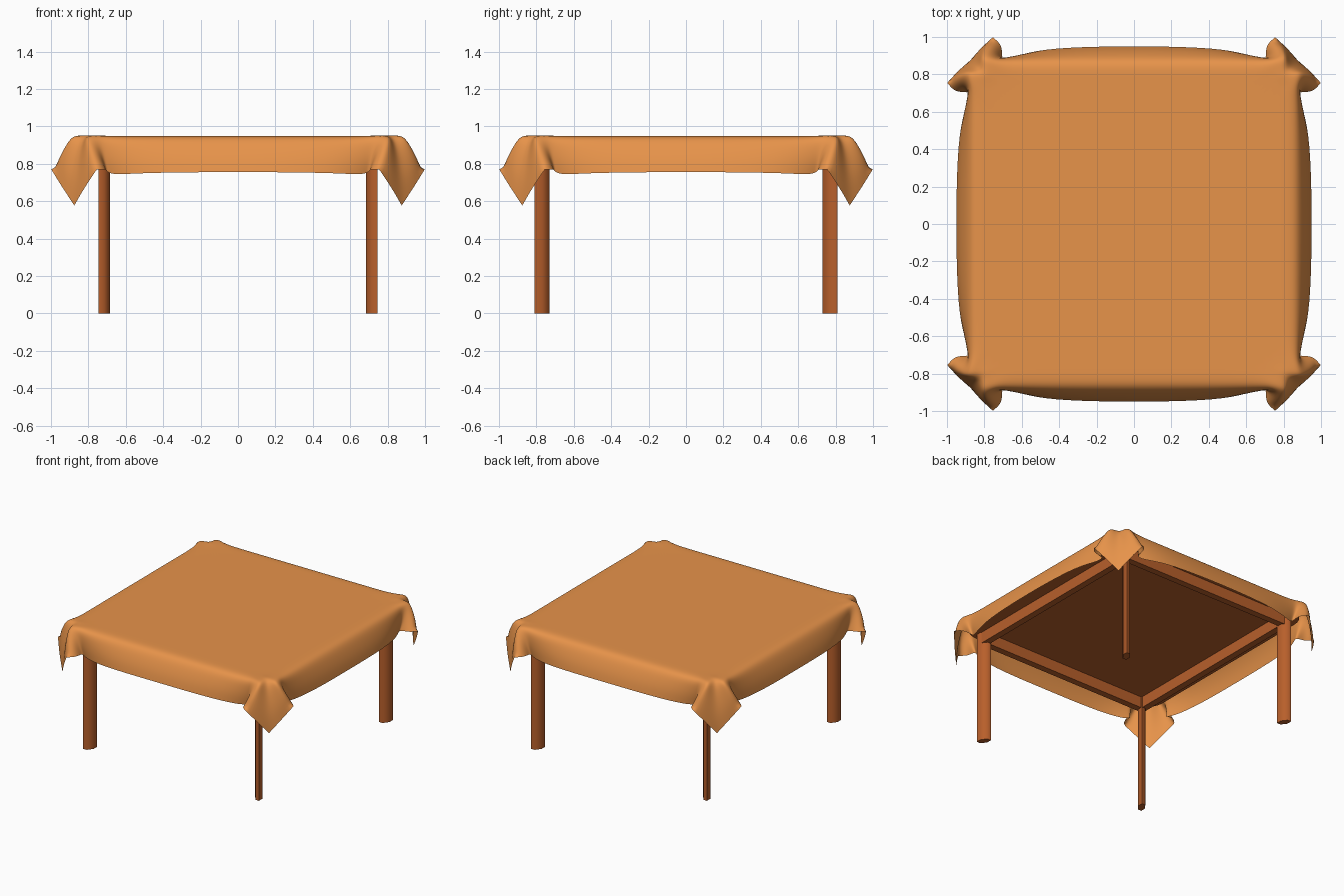
import bpy, bmesh, math
from mathutils import Vector, Matrix

if "Cube" in bpy.data.objects:
    bpy.data.objects.remove(bpy.data.objects["Cube"])


def material(name, rgb):
    m = bpy.data.materials.new(name)
    m.diffuse_color = (*rgb, 1)
    m.use_nodes = True
    m.node_tree.nodes["Principled BSDF"].inputs["Base Color"].default_value = m.diffuse_color
    return m


WOOD = material("brown_wood", (0.48, 0.115, 0.024))
CLOTH = material("orange_cloth", (0.82, 0.30, 0.07))


def finish(bm, name, mat):
    bmesh.ops.recalc_face_normals(bm, faces=bm.faces)
    me = bpy.data.meshes.new(name)
    bm.to_mesh(me)
    bm.free()
    ob = bpy.data.objects.new(name, me)
    bpy.context.collection.objects.link(ob)
    me.materials.append(mat)
    return ob


def smooth(ob, angle=None):
    me = ob.data
    me.polygons.foreach_set("use_smooth", [True] * len(me.polygons))
    if angle:
        me.set_sharp_from_angle(angle=math.radians(angle))


def box(name, lo, hi):
    bm = bmesh.new()
    lo, hi = Vector(lo), Vector(hi)
    size = hi - lo
    bmesh.ops.create_cube(bm, size=1, matrix=Matrix.Translation((lo + hi) / 2)
                          @ Matrix.Diagonal((*size, 1)))
    return finish(bm, name, WOOD)


def prism(name, outline, z0, z1):
    bm = bmesh.new()
    low, high = [[bm.verts.new((x, y, z)) for x, y in outline] for z in (z0, z1)]
    bm.faces.new(low)
    bm.faces.new(high)
    n = len(outline)
    for i in range(n):
        j = (i + 1) % n
        bm.faces.new((low[i], low[j], high[j], high[i]))
    return finish(bm, name, WOOD)


# Wooden top board with rounded corners
B, R = 0.855, 0.14
board = []
for q in range(4):
    base = math.radians(45 + 90 * q)
    cx = math.copysign(B - R, math.cos(base))
    cy = math.copysign(B - R, math.sin(base))
    for k in range(7):
        a = math.radians(90 * q + 15 * k)
        board.append((cx + R * math.cos(a), cy + R * math.sin(a)))
smooth(prism("table_top", board, 0.86, 0.93), 40)

# Apron rails under the board
AX, AY, T, Z0, Z1 = 0.74, 0.79, 0.05, 0.775, 0.865
for s, side in ((-1, "left"), (1, "right")):
    a, b = sorted((s * AX, s * (AX - T)))
    box("apron_" + side, (a, -AY, Z0), (b, AY, Z1))
for s, side in ((-1, "front"), (1, "back")):
    a, b = sorted((s * AY, s * (AY - T)))
    box("apron_" + side, (-AX + T, a, Z0), (AX - T, b, Z1))

# Six-sided legs with soft sides, stretched toward the corners
LEG = [(.03, .04), (0, .04), (-.03, 0), (-.03, -.04), (0, -.04), (.03, 0)]
for sy, row in ((-1, "front"), (1, "back")):
    for sx, side in ((-1, "left"), (1, "right")):
        outline = [(sx * (0.715 + x), sy * (0.77 + y)) for x, y in LEG]
        smooth(prism(f"leg_{row}_{side}", outline, 0, 0.865), 70)

# Tablecloth hem from mid side to corner tip:
# x, y, z, y on the table edge, pull toward centre at the edge, edge z, sharp
HEM = [
    (0.950, 0.00, 0.757, 0.00, 1.00, 0.932, 0),
    (0.948, 0.25, 0.755, 0.25, 1.00, 0.932, 0),
    (0.935, 0.48, 0.752, 0.48, 1.00, 0.932, 0),
    (0.905, 0.61, 0.745, 0.61, 1.00, 0.932, 0),
    (0.880, 0.68, 0.745, 0.68, 1.00, 0.935, 0),
    (0.870, 0.71, 0.765, 0.73, 1.00, 0.942, 0),
    (0.955, 0.70, 0.770, 0.77, 1.01, 0.947, 0),
    (0.998, 0.755, 0.770, 0.80, 1.01, 0.947, 1),
    (0.940, 0.82, 0.675, 0.835, 0.975, 0.944, 0),
    (0.875, 0.875, 0.578, 0.872, 0.945, 0.942, 1),
]
EDGE = 0.872


def strand(x, y, z, sy, pull, ez, sharp):
    """Points of one strand of cloth from the flat top out to the hem."""
    k = sy / EDGE
    pts = [Vector((h * p, h * p * k, zz)) for h, zz, p in
           ((0.66, 0.949, 1), (0.77, 0.949, 1),
            (0.84, 0.949 + 0.008 * k ** 8, pull))]
    e = (EDGE + 0.008) * pull
    edge = Vector((e, e * k, ez))
    hem = Vector((x, y, z))
    pts.append(edge)
    for f in (0.3, 0.65):
        p = edge.lerp(hem, f)
        p += Vector((1, k ** 6, 0)) * 0.012 * math.sin(math.pi * f)
        pts.append(p)
    return pts + [hem], sharp


def swap(p):
    return Vector((p.y, p.x, p.z))


half = [strand(*r) for r in HEM]
quarter = half + [([swap(p) for p in pts], s) for pts, s in half[-2:0:-1]]

bm = bmesh.new()
crease = bm.verts.layers.float.new("crease_vert")
rings = []
for q in range(4):
    rot = Matrix.Rotation(q * math.pi / 2, 3, 'Z')
    for pts, sharp in quarter:
        vs = [bm.verts.new(rot @ p) for p in pts]
        vs[-1][crease] = sharp
        rings.append(vs)
n = len(rings)
for i in range(n):
    a, b = rings[i], rings[(i + 1) % n]
    for k in range(len(a) - 1):
        bm.faces.new((a[k], a[k + 1], b[k + 1], b[k]))
bm.faces.new([r[0] for r in rings])
cloth = finish(bm, "tablecloth", CLOTH)
smooth(cloth)
sub = cloth.modifiers.new("soft_folds", 'SUBSURF')
sub.levels = sub.render_levels = 2
